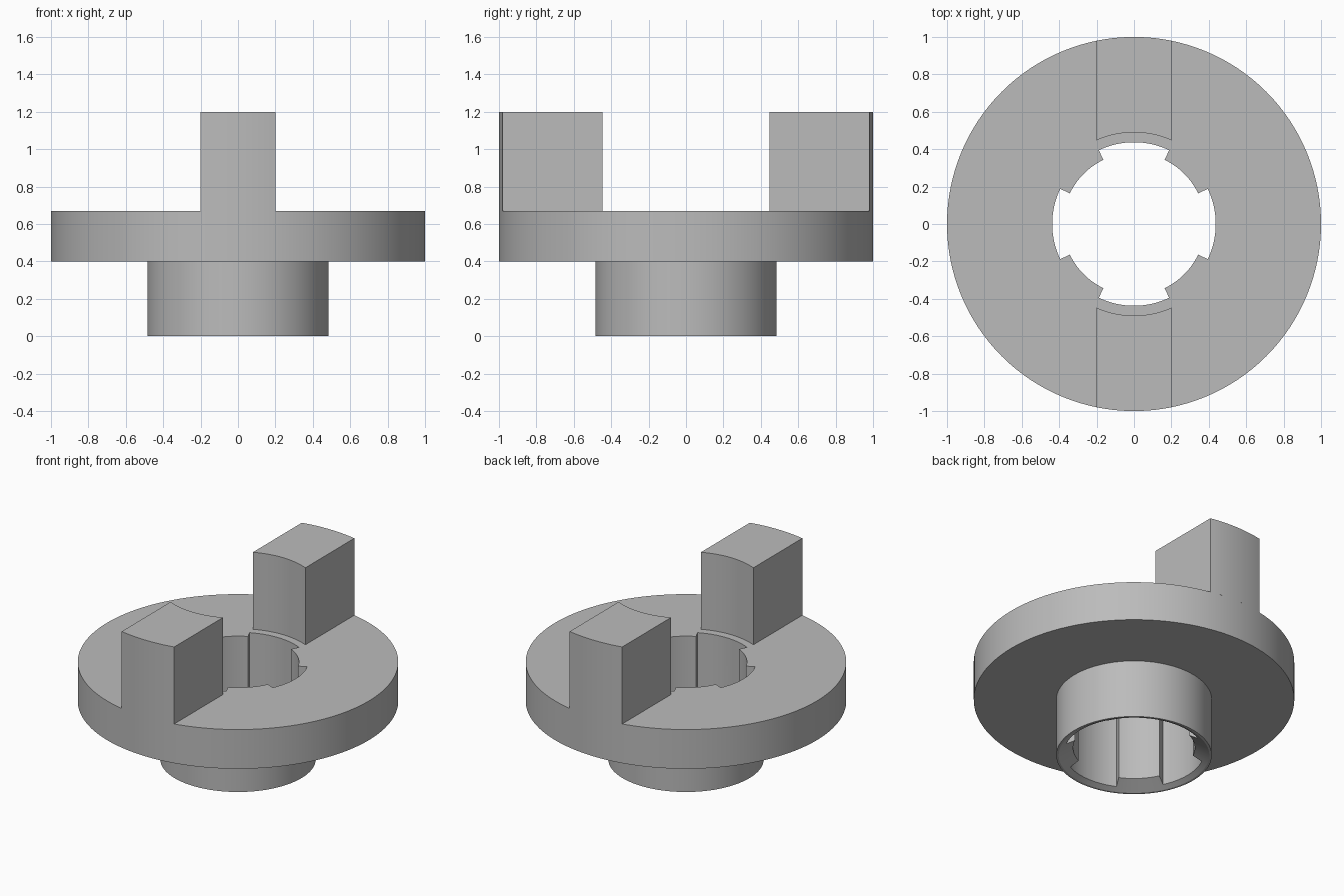
import bpy, bmesh
from math import sin, cos, asin, radians, pi

cube = bpy.data.objects.get("Cube")
if cube:
    bpy.data.objects.remove(cube, do_unlink=True)

SEGMENTS = 128
BORE, GROOVE, HUB, RIM = 0.38, 0.437, 0.485, 1.0
DISC_LOW, DISC_TOP, LUG_TOP = 0.40, 0.67, 1.20

grey = bpy.data.materials.new("plain grey")
grey.use_nodes = True
colour = (0.5, 0.5, 0.5, 1)
grey.diffuse_color = colour
grey.node_tree.nodes["Principled BSDF"].inputs["Base Color"].default_value = colour


def finish(name, bm):
    """Turn a bmesh into a named grey object."""
    bmesh.ops.recalc_face_normals(bm, faces=bm.faces)
    mesh = bpy.data.meshes.new(name)
    bm.to_mesh(mesh)
    bm.free()
    mesh.materials.append(grey)
    obj = bpy.data.objects.new(name, mesh)
    bpy.context.collection.objects.link(obj)
    return obj


def lathe(name, profile):
    """Spin a closed (radius, height) profile about z."""
    bm = bmesh.new()
    rings = []
    for i in range(SEGMENTS):
        a = 2 * pi * i / SEGMENTS
        rings.append([bm.verts.new((r * cos(a), r * sin(a), z)) for r, z in profile])
    for i, ring in enumerate(rings):
        after = rings[(i + 1) % SEGMENTS]
        for j in range(len(profile)):
            k = (j + 1) % len(profile)
            bm.faces.new((ring[j], after[j], after[k], ring[k]))
    return finish(name, bm)


def arc(radius, middle, half, steps=16):
    angles = [middle + half * (2 * i / steps - 1) for i in range(steps + 1)]
    return [(radius * cos(a), radius * sin(a)) for a in angles]


def prism(name, outline, low, high):
    bm = bmesh.new()
    base = bm.faces.new([bm.verts.new((x, y, low)) for x, y in outline])
    top = bmesh.ops.extrude_face_region(bm, geom=[base])["geom"]
    verts = [v for v in top if isinstance(v, bmesh.types.BMVert)]
    bmesh.ops.translate(bm, verts=verts, vec=(0, 0, high - low))
    return finish(name, bm)


def smooth(obj):
    bpy.ops.object.select_all(action='DESELECT')
    obj.select_set(True)
    bpy.context.view_layer.objects.active = obj
    bpy.ops.object.shade_smooth_by_angle(angle=radians(25))


# Flanged hub with a bevelled mouth at the bottom of the bore
body = lathe("flanged_hub", [
    (0.47, 0), (HUB, 0), (HUB, DISC_LOW), (RIM, DISC_LOW),
    (RIM, DISC_TOP), (BORE, DISC_TOP), (BORE, 0.052)])

# Four wide grooves along the bore, leaving four teeth between them
for i in range(4):
    turn = i * pi / 2
    half = radians(25.5)
    outline = arc(GROOVE, turn, half) + arc(0.2, turn, half)[::-1]
    cutter = prism("groove_cutter", outline, -0.1, 0.8)
    cut = body.modifiers.new("groove", 'BOOLEAN')
    cut.operation = 'DIFFERENCE'
    cut.solver = 'EXACT'
    cut.object = cutter
    bpy.context.view_layer.objects.active = body
    bpy.ops.object.modifier_apply(modifier=cut.name)
    bpy.data.objects.remove(cutter, do_unlink=True)
smooth(body)

# Two upright drive lugs with parallel sides and curved ends
for name, middle in (("front_lug", -pi / 2), ("back_lug", pi / 2)):
    inner, width = 0.49, 0.2
    outline = (arc(RIM, middle, asin(width / RIM))
               + arc(inner, middle, asin(width / inner))[::-1])
    smooth(prism(name, outline, DISC_TOP, LUG_TOP))
